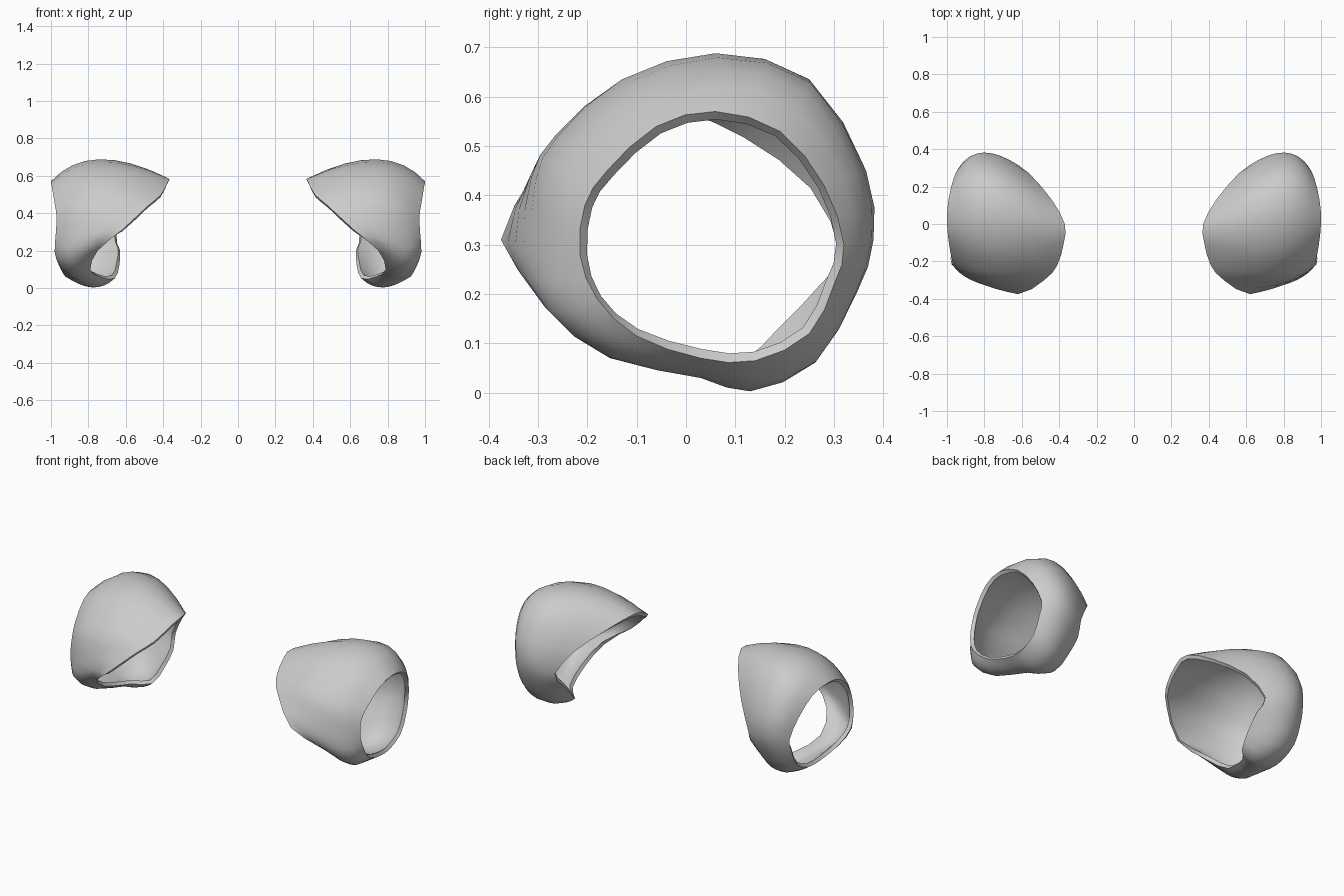
import bpy, bmesh
from mathutils import Vector

if "Cube" in bpy.data.objects:
    bpy.data.objects.remove(bpy.data.objects["Cube"])

# Cross-sections around the arm opening: outer rim, crest, inner edge (x, y, z each)
SECTIONS = [
    (.92, .32, .30, .80, .38, .31, .65, .33, .28),
    (.95, .28, .42, .80, .365, .45, .56, .27, .42),
    (.98, .19, .53, .77, .25, .635, .44, .13, .53),
    (1.0, .06, .57, .74, .06, .688, .37, .00, .585),
    (.995, -.06, .54, .73, -.13, .635, .375, -.10, .565),
    (.98, -.16, .45, .74, -.26, .52, .41, -.22, .50),
    (.97, -.205, .38, .78, -.305, .43, .48, -.30, .44),
    (.975, -.215, .28, .84, -.31, .29, .62, -.375, .31),
    (.98, -.18, .19, .90, -.27, .165, .75, -.285, .20),
    (.955, -.10, .115, .88, -.15, .07, .79, -.15, .10),
    (.93, .03, .07, .82, .03, .03, .74, .03, .06),
    (.92, .14, .065, .78, .13, .003, .66, .12, .05),
    (.92, .25, .12, .78, .26, .06, .635, .20, .12),
    (.92, .30, .22, .79, .345, .20, .63, .28, .20),
]
STEPS, ACROSS = 2, 8

grey = bpy.data.materials.new("plain grey")
grey.diffuse_color = (.6, .6, .6, 1)
grey.use_nodes = True
grey.node_tree.nodes["Principled BSDF"].inputs["Base Color"].default_value = grey.diffuse_color


def catmull(a, b, c, d, t):
    return .5 * (2 * b + (c - a) * t + (2 * a - 5 * b + 4 * c - d) * t * t
                 + (3 * b - a - 3 * c + d) * t ** 3)


def arc(p, q, r, t):
    """Smooth curve through three points."""
    return p * (1 - t) * (1 - 2 * t) + q * 4 * t * (1 - t) + r * t * (2 * t - 1)


def shoulder_guard(name, side):
    keys = [[Vector(s[i:i + 3]) for i in (0, 3, 6)] for s in SECTIONS]
    n = len(keys)
    bm = bmesh.new()
    rows = []
    for k in range(n):
        for j in range(STEPS):
            p, q, r = [catmull(*(keys[(k + o) % n][c] for o in (-1, 0, 1, 2)), j / STEPS)
                       for c in range(3)]
            row = []
            for i in range(ACROSS + 1):
                v = arc(p, q, r, i / ACROSS)
                row.append(bm.verts.new((side * v.x, v.y, max(v.z, 0))))
            rows.append(row)
    for k, a in enumerate(rows):
        b = rows[(k + 1) % len(rows)]
        for i in range(ACROSS):
            quad = (a[i], b[i], b[i + 1], a[i + 1])
            bm.faces.new(quad if side < 0 else quad[::-1])
    # Make the outer skin face away from the opening
    bm.normal_update()
    centre = Vector((side * .75, .04, .31))
    if sum((f.calc_center_median() - centre).dot(f.normal) for f in bm.faces) < 0:
        bmesh.ops.reverse_faces(bm, faces=bm.faces[:])
    mesh = bpy.data.meshes.new(name)
    bm.to_mesh(mesh)
    bm.free()
    mesh.materials.append(grey)
    ob = bpy.data.objects.new(name, mesh)
    bpy.context.collection.objects.link(ob)
    # Wall thickness, inwards from the skin
    wall = ob.modifiers.new("wall", 'SOLIDIFY')
    wall.thickness = .022
    wall.offset = -1
    bpy.ops.object.select_all(action='DESELECT')
    ob.select_set(True)
    bpy.context.view_layer.objects.active = ob
    bpy.ops.object.modifier_apply(modifier="wall")
    bpy.ops.object.shade_smooth_by_angle(angle=1.05)


shoulder_guard("right_shoulder_guard", 1)
shoulder_guard("left_shoulder_guard", -1)
